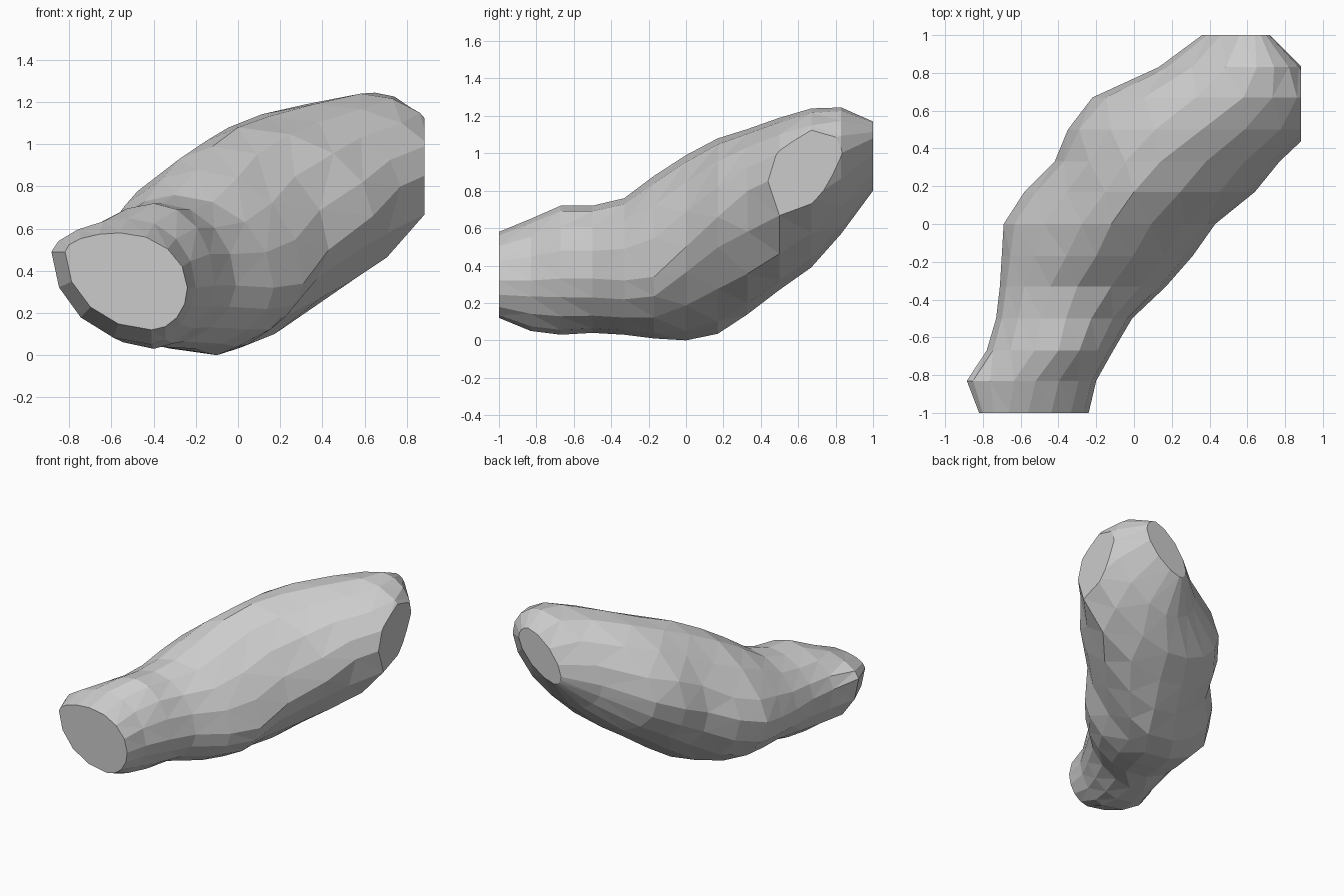
import bpy, bmesh, math

if "Cube" in bpy.data.objects:
    bpy.data.objects.remove(bpy.data.objects["Cube"])

# Cross-sections front to back: y, flatness of the two sloping corners,
# then left, top, right, bottom points as (x, z)
SECTIONS = [
    (-1.00, 1.0, (-.82, .49), (-.56, .58), (-.24, .32), (-.41, .12)),
    (-0.83, 1.2, (-.885, .49), (-.52, .65), (-.20, .32), (-.41, .05)),
    (-0.67, 1.15, (-.78, .44), (-.40, .72), (-.11, .33), (-.40, .03)),
    (-0.50, 1.1, (-.73, .42), (-.36, .72), (-.01, .33), (-.38, .04)),
    (-0.33, 1.1, (-.71, .40), (-.30, .76), (.17, .32), (-.20, .03)),
    (-0.17, 1.2, (-.70, .40), (-.20, .88), (.31, .34), (-.15, .01)),
    (0.00, 1.35, (-.69, .42), (-.12, .99), (.43, .50), (-.10, .00)),
    (0.17, 1.4, (-.58, .47), (.00, 1.08), (.64, .66), (.01, .035)),
    (0.33, 1.15, (-.42, .55), (.14, 1.13), (.77, .80), (.09, .14)),
    (0.50, 1.1, (-.35, .62), (.36, 1.19), (.95, .88), (.18, .27)),
    (0.67, 1.2, (-.22, .70), (.58, 1.24), (.98, .93), (.25, .39)),
    (0.83, 1.2, (.13, .80), (.65, 1.245), (.89, 1.00), (.40, .57)),
    (1.00, 1.3, (.36, .87), (.64, 1.17), (.72, 1.08), (.42, .80)),
]
STEPS = 4  # facets per quarter


def outline(flat, left, top, right, bottom):
    """Closed outline of four quarter arcs through the extreme points."""
    quarters = [(left, top, (top[0], left[1]), flat),
                (top, right, (top[0], right[1]), 1),
                (right, bottom, (bottom[0], right[1]), flat),
                (bottom, left, (bottom[0], left[1]), 1)]
    pts = []
    for a, b, c, p in quarters:
        for i in range(STEPS):
            t = math.pi / 2 * i / STEPS
            u, v = math.cos(t) ** p, math.sin(t) ** p
            pts.append([c[k] + (a[k] - c[k]) * u + (b[k] - c[k]) * v for k in (0, 1)])
    return pts


# Lumpy tube skinned through the sections, with flat ends
bm = bmesh.new()
rings = [[bm.verts.new((x, y, z)) for x, z in outline(*pts)] for y, *pts in SECTIONS]
n = STEPS * 4
for a, b in zip(rings, rings[1:]):
    for i in range(n):
        j = (i + 1) % n
        bm.faces.new((a[i], a[j], b[j], b[i]))
sides = bm.faces[:]
bm.faces.new(rings[0])
bm.faces.new(rings[-1])
bmesh.ops.triangulate(bm, faces=sides)

# Flat cut on the right side
cut = bmesh.ops.bisect_plane(bm, geom=bm.verts[:] + bm.edges[:] + bm.faces[:],
                             plane_co=(.885, 0, 0), plane_no=(1, 0, 0), clear_outer=True)
edges = [e for e in cut["geom_cut"] if isinstance(e, bmesh.types.BMEdge)]
bmesh.ops.holes_fill(bm, edges=edges, sides=0)
bmesh.ops.recalc_face_normals(bm, faces=bm.faces[:])

mesh = bpy.data.meshes.new("tube_segment")
bm.to_mesh(mesh)
bm.free()
bpy.context.collection.objects.link(bpy.data.objects.new("tube_segment", mesh))
